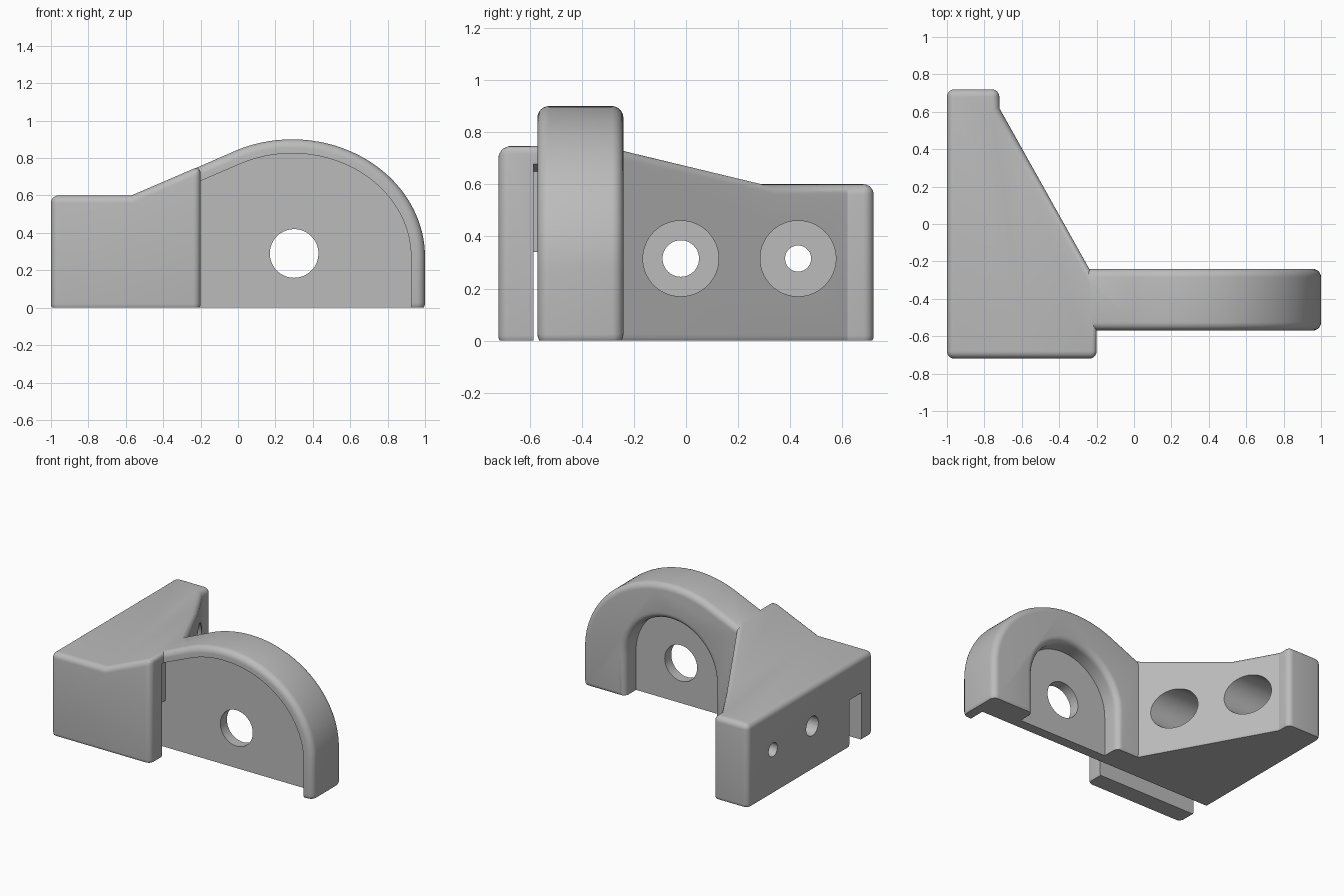
import bpy, bmesh, math
from mathutils import Vector

if "Cube" in bpy.data.objects:
    bpy.data.objects.remove(bpy.data.objects["Cube"])

grey = bpy.data.materials.new("plain_grey")
grey.use_nodes = True
grey.diffuse_color = (0.5, 0.5, 0.5, 1)
grey.node_tree.nodes["Principled BSDF"].inputs["Base Color"].default_value = (0.5, 0.5, 0.5, 1)


def loft(name, rings):
    """Closed solid through a list of matching rings of points."""
    bm = bmesh.new()
    loops = [[bm.verts.new(p) for p in ring] for ring in rings]
    n = len(loops[0])
    for a, b in zip(loops, loops[1:]):
        for i in range(n):
            j = (i + 1) % n
            bm.faces.new((a[i], a[j], b[j], b[i]))
    bm.faces.new(loops[0])
    bm.faces.new(loops[-1])
    bmesh.ops.recalc_face_normals(bm, faces=bm.faces)
    mesh = bpy.data.meshes.new(name)
    bm.to_mesh(mesh)
    bm.free()
    mesh.materials.append(grey)
    ob = bpy.data.objects.new(name, mesh)
    bpy.context.collection.objects.link(ob)
    return ob


def slab(name, outline, y0, y1):
    """Extrude an x-z outline along y."""
    return loft(name, [[(x, y, z) for x, z in outline] for y in (y0, y1)])


def box(name, x0, x1, y0, y1, z0, z1):
    return slab(name, [(x0, z0), (x1, z0), (x1, z1), (x0, z1)], y0, y1)


def rod(name, centre, radius, axis, length):
    """Cylinder starting at centre and running along axis."""
    c, d = Vector(centre), Vector(axis)
    u = d.orthogonal().normalized()
    v = d.cross(u)
    ring = [c + radius * (math.cos(t) * u + math.sin(t) * v)
            for t in (math.tau * i / 64 for i in range(64))]
    return loft(name, [ring, [p + d * length for p in ring]])


def apply(ob, mod):
    bpy.context.view_layer.objects.active = ob
    bpy.ops.object.modifier_apply(modifier=mod.name)


def combine(ob, other, operation):
    mod = ob.modifiers.new("combine", "BOOLEAN")
    mod.operation, mod.solver, mod.object = operation, "EXACT", other
    apply(ob, mod)
    bpy.data.objects.remove(other)


def fillet(ob, width):
    mod = ob.modifiers.new("fillet", "BEVEL")
    mod.width, mod.segments = width, 6
    mod.limit_method, mod.angle_limit = "ANGLE", math.radians(35)
    mod.use_clamp_overlap = False
    apply(ob, mod)


def ramp(x):
    return 0.6 + 0.43 * (x + 0.57)


def arm_outline(x_start, inset, drop, bottom):
    """Sloping line running into a rounded nose."""
    rx, rz = 0.71 - inset, 0.63 - inset
    end = math.radians(114)
    arc = [(0.29 + rx * math.cos(end * i / 48), 0.27 + rz * math.sin(end * i / 48))
           for i in range(49)]
    return ([(x_start, bottom), (0.29 + rx, bottom)] + arc
            + [(x_start, ramp(x_start) - drop)])


# Mounting block: plan shape trimmed by the sloping top
plan = [(-1, -0.72), (-0.2, -0.72), (-0.2, -0.31),
        (-0.72, 0.62), (-0.72, 0.72), (-1, 0.72)]
bracket = loft("bracket", [[(x, y, z) for x, y in plan] for z in (-0.02, 1.2)])
top = [(-1.2, 0.6), (-0.57, 0.6), (0, ramp(0)), (0, 1.5), (-1.2, 1.5)]
combine(bracket, slab("top_trim", top, -1, 1), "DIFFERENCE")
fillet(bracket, 0.04)

# Rounded arm
arm = slab("arm", arm_outline(-0.45, 0, 0.003, -0.02), -0.57, -0.24)
fillet(arm, 0.045)
combine(bracket, arm, "UNION")

# Recess in the front of the arm, and slot behind the front plate
combine(bracket, slab("front_recess", arm_outline(-0.27, 0.075, 0.081, -0.1),
                      -0.585, -0.445), "DIFFERENCE")
combine(bracket, box("slot", -1.2, 0.1, -0.585, -0.445, -0.1, 0.34), "DIFFERENCE")


# Arched pocket in the back of the arm, with a rounded lip
def arch(radius, y):
    curve = [(0.3 + radius * math.cos(math.pi * i / 40), y,
              0.29 + radius * math.sin(math.pi * i / 40)) for i in range(41)]
    return [(0.3 - radius, y, -0.1), (0.3 + radius, y, -0.1)] + curve


lip = 0.045
rings = [arch(0.36, -0.37)]
for i in range(7):
    t = math.pi / 2 * i / 6
    rings.append(arch(0.36 + lip * (1 - math.cos(t)), -0.24 - lip + lip * math.sin(t)))
rings.append(arch(0.36 + lip, -0.1))
combine(bracket, loft("back_pocket", rings), "DIFFERENCE")

# Pivot hole through the web
combine(bracket, rod("pivot_hole", (0.3, -0.56, 0.29), 0.13, (0, 1, 0), 0.3), "DIFFERENCE")

# Counterbored screw holes through the block
for y, radius in ((-0.02, 0.07), (0.43, 0.05)):
    combine(bracket, rod("counterbore", (-0.88, y, 0.315), 0.145, (1, 0, 0), 0.9), "DIFFERENCE")
    combine(bracket, rod("screw_hole", (-1.1, y, 0.315), radius, (1, 0, 0), 0.5), "DIFFERENCE")

# Flat underside
combine(bracket, box("underside_trim", -1.5, 1.5, -1.5, 1.5, -0.5, 0), "DIFFERENCE")

bpy.ops.object.select_all(action="DESELECT")
bracket.select_set(True)
bpy.context.view_layer.objects.active = bracket
bpy.ops.object.shade_smooth_by_angle(angle=math.radians(25))
